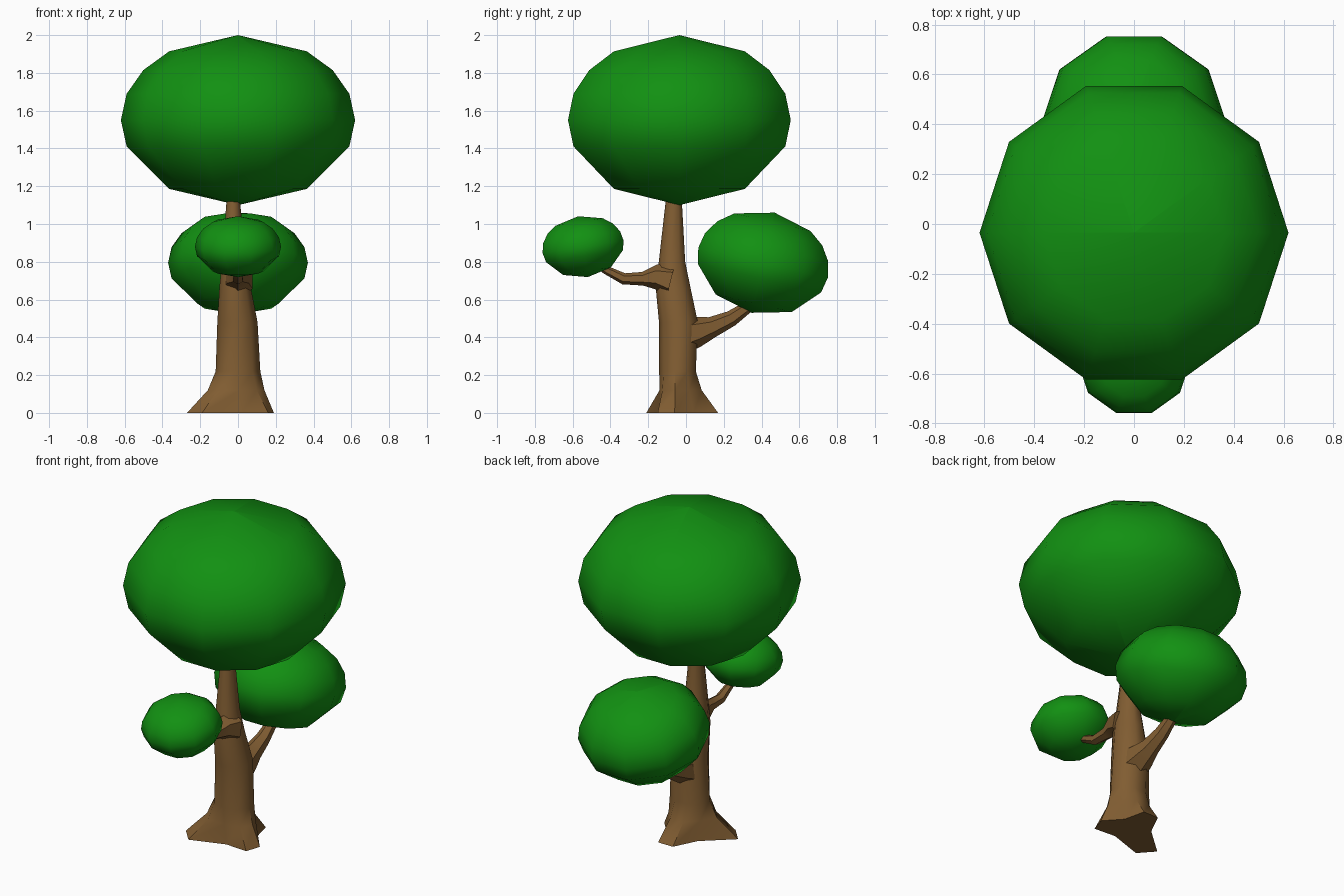
import bpy, bmesh, math
from mathutils import Vector, Matrix

if "Cube" in bpy.data.objects:
    bpy.data.objects.remove(bpy.data.objects["Cube"])


def material(name, rgb):
    m = bpy.data.materials.new(name)
    m.diffuse_color = (*rgb, 1)
    m.use_nodes = True
    m.node_tree.nodes["Principled BSDF"].inputs["Base Color"].default_value = m.diffuse_color
    return m


leaf = material("leaf green", (0.006, 0.28, 0.006))
bark = material("bark brown", (0.22, 0.11, 0.032))


def skin(name, rings, mat, transform=Matrix()):
    """Skin a stack of equal-sized rings and close both ends."""
    bm = bmesh.new()
    loops = [[bm.verts.new(transform @ Vector(p)) for p in r] for r in rings]
    n = len(loops[0])
    for a, b in zip(loops, loops[1:]):
        for i in range(n):
            j = (i + 1) % n
            bm.faces.new((a[i], a[j], b[j], b[i]))
    bm.faces.new(loops[0][::-1])
    bm.faces.new(loops[-1])
    bmesh.ops.remove_doubles(bm, verts=bm.verts, dist=1e-5)
    bmesh.ops.recalc_face_normals(bm, faces=bm.faces)
    me = bpy.data.meshes.new(name)
    bm.to_mesh(me)
    bm.free()
    me.materials.append(mat)
    ob = bpy.data.objects.new(name, me)
    bpy.context.collection.objects.link(ob)
    bpy.context.view_layer.objects.active = ob
    ob.select_set(True)
    bpy.ops.object.shade_smooth_by_angle(angle=math.radians(50))
    ob.select_set(False)
    return ob


def crown(name, centre, radius, height, tilt):
    """Ten-sided squashed ball with fewer rings near its poles."""
    rings = []
    for polar in (179.999, 144, 108, 90, 72, 54, 36, 0.001):
        p = math.radians(polar)
        r, z = radius * math.sin(p), height * math.cos(p)
        rings.append([(r * math.cos(math.tau * i / 10),
                       r * math.sin(math.tau * i / 10), z) for i in range(10)])
    skin(name, rings, leaf,
         Matrix.Translation(centre) @ Matrix.Rotation(math.radians(tilt), 4, 'X'))


# Leaf crowns
crown("top_crown", (0, -0.035, 1.55), 0.62, 0.45, 0)
crown("back_crown", (0, 0.408, 0.795), 0.37, 0.272, -13)
crown("front_crown", (0, -0.545, 0.88), 0.228, 0.163, 9)

# Trunk: three-rooted foot blending into a tapering column
foot = [(0.07, 0.17), (-0.03, 0.17), (-0.10, 0.03), (-0.27, -0.12), (-0.19, -0.21),
        (0.02, -0.14), (0.16, -0.15), (0.19, -0.06), (0.10, 0.04)]


def trunk_ring(z, x, y, rx, ry, spread=0):
    ring = []
    for i, (fx, fy) in enumerate(foot):
        a = math.radians(70 + 40 * i)
        px, py = x + rx * math.cos(a), y + ry * math.sin(a)
        ring.append((px + (fx - px) * spread, py + (fy - py) * spread, z))
    return ring


skin("trunk", [trunk_ring(0, 0, -0.04, 0.12, 0.1, 1),
               trunk_ring(0.12, 0, -0.04, 0.125, 0.1, 0.25),
               trunk_ring(0.22, 0, -0.042, 0.12, 0.1),
               trunk_ring(0.48, -0.003, -0.037, 0.108, 0.106),
               trunk_ring(0.66, -0.015, -0.065, 0.085, 0.095),
               trunk_ring(0.80, -0.02, -0.072, 0.066, 0.072),
               trunk_ring(1.10, -0.025, -0.064, 0.038, 0.046),
               trunk_ring(1.20, -0.025, -0.06, 0.03, 0.035)], bark)


def branch(name, path):
    """Six-sided limb in the y-z plane; path holds (y, z, radius)."""
    rings = []
    for k, (y, z, r) in enumerate(path):
        a, b = path[max(k - 1, 0)], path[min(k + 1, len(path) - 1)]
        t = Vector((0, b[0] - a[0], b[1] - a[1])).normalized()
        up = t.cross(Vector((1, 0, 0)))
        rings.append([Vector((0, y, z)) + r * (Vector((math.cos(q), 0, 0)) + up * math.sin(q))
                      for q in (math.tau * (i + 0.5) / 6 for i in range(6))])
    skin(name, rings, bark)


# Side limbs holding the lower crowns
branch("back_branch", [(-0.02, 0.41, 0.10), (0.06, 0.43, 0.08), (0.14, 0.455, 0.055),
                       (0.24, 0.50, 0.042), (0.34, 0.57, 0.03), (0.40, 0.65, 0.02)])
branch("front_branch", [(-0.08, 0.70, 0.09), (-0.16, 0.72, 0.065), (-0.23, 0.71, 0.036),
                        (-0.33, 0.71, 0.03), (-0.43, 0.76, 0.022), (-0.50, 0.82, 0.015)])
